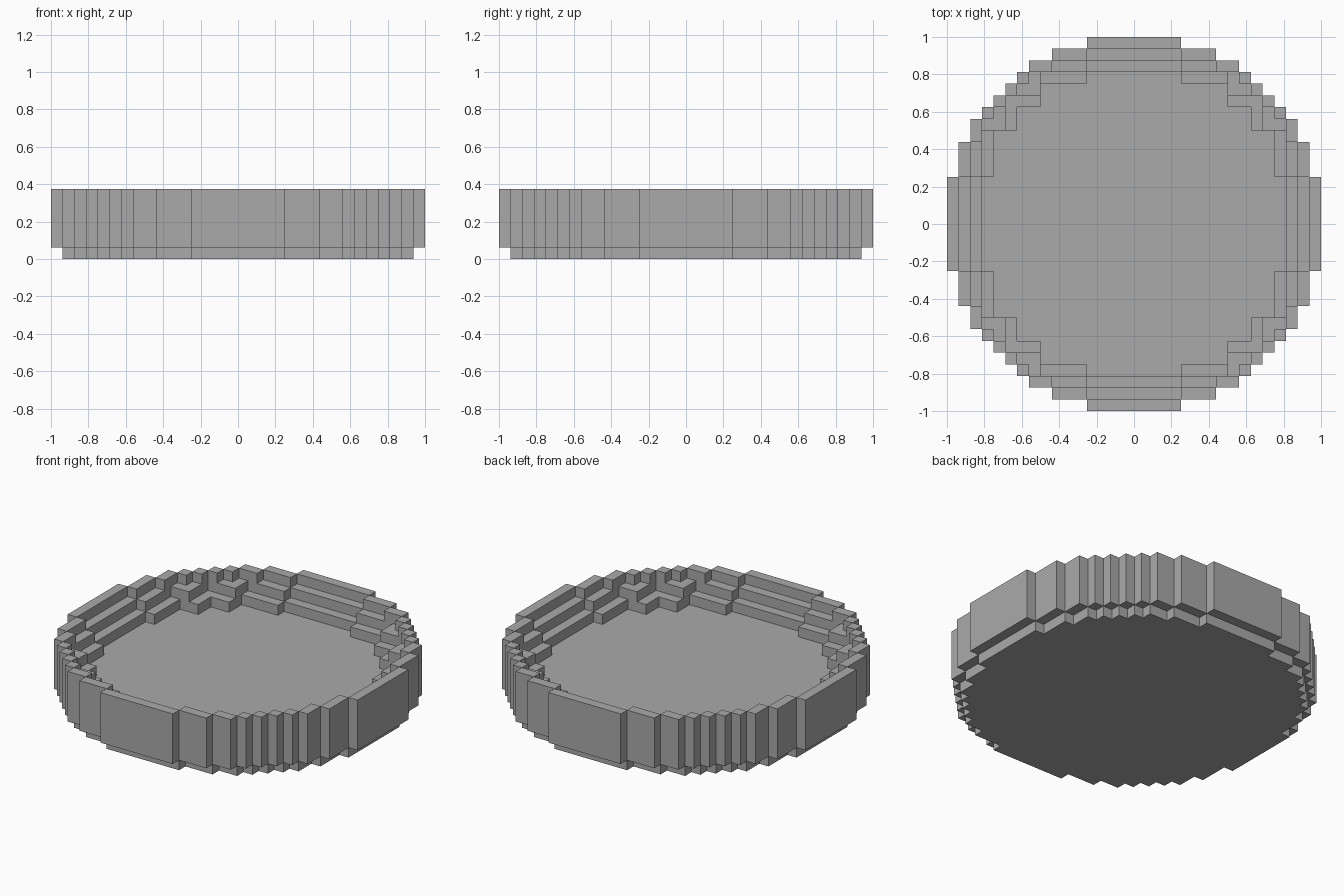
import bpy
import bmesh

cube = bpy.data.objects.get("Cube")
if cube:
    bpy.data.objects.remove(cube, do_unlink=True)

UNIT = 1 / 16          # size of one block
RIM = 6                # rim height in blocks

# Stepped round outlines: nested half-extents, each also used with x and y swapped
OUTER = [(16, 4), (15, 7), (14, 9), (13, 10), (12, 11)]
BASE = [(15, 4), (14, 7), (13, 9), (12, 10), (11, 11)]
LEDGE = [(14, 4), (13, 8), (11, 11)]
FLOOR = [(13, 4), (12, 8), (10, 10)]

# Grid lines where any outline turns
half = sorted({v for o in (OUTER, BASE, LEDGE, FLOOR) for c in o for v in c})
LINES = [-v for v in reversed(half)] + half


def inside(outline, x, y):
    x, y = abs(x), abs(y)
    return any((x < a and y < b) or (x < b and y < a) for a, b in outline)


def column(i, j):
    """Bottom and top of the solid in one grid cell, or None when empty."""
    if not (0 <= i < len(LINES) - 1 and 0 <= j < len(LINES) - 1):
        return None
    x = (LINES[i] + LINES[i + 1]) / 2
    y = (LINES[j] + LINES[j + 1]) / 2
    if not inside(OUTER, x, y):
        return None
    steps = sum(inside(o, x, y) for o in (BASE, LEDGE, FLOOR))
    return (0 if inside(BASE, x, y) else 1), RIM - steps


def exposed(col, other):
    """Height spans of a column that its neighbour leaves uncovered."""
    if other is None:
        return [col]
    spans = [(col[0], other[0]), (other[1], col[1])]
    return [(a, b) for a, b in spans if b > a]


bm = bmesh.new()


def face(points):
    bm.faces.new([bm.verts.new([c * UNIT for c in p]) for p in points])


for i in range(len(LINES) - 1):
    for j in range(len(LINES) - 1):
        col = column(i, j)
        if col is None:
            continue
        x0, x1, y0, y1 = LINES[i], LINES[i + 1], LINES[j], LINES[j + 1]
        ring = [(x0, y0), (x1, y0), (x1, y1), (x0, y1)]
        # Underside and top of the cell
        face([(x, y, col[0]) for x, y in reversed(ring)])
        face([(x, y, col[1]) for x, y in ring])
        # Walls and step risers
        sides = [(0, -1), (1, 0), (0, 1), (-1, 0)]
        for k, (di, dj) in enumerate(sides):
            p, q = ring[k], ring[(k + 1) % 4]
            for low, high in exposed(col, column(i + di, j + dj)):
                face([(*p, low), (*q, low), (*q, high), (*p, high)])

bmesh.ops.remove_doubles(bm, verts=bm.verts[:], dist=UNIT / 100)

mesh = bpy.data.meshes.new("stepped_basin")
bm.to_mesh(mesh)
bm.free()
basin = bpy.data.objects.new("stepped_basin", mesh)
bpy.context.collection.objects.link(basin)

# Plain grey finish
grey = bpy.data.materials.new("plain_grey")
grey.use_nodes = True
colour = (0.4, 0.4, 0.4, 1)
grey.diffuse_color = colour
grey.node_tree.nodes["Principled BSDF"].inputs["Base Color"].default_value = colour
mesh.materials.append(grey)
